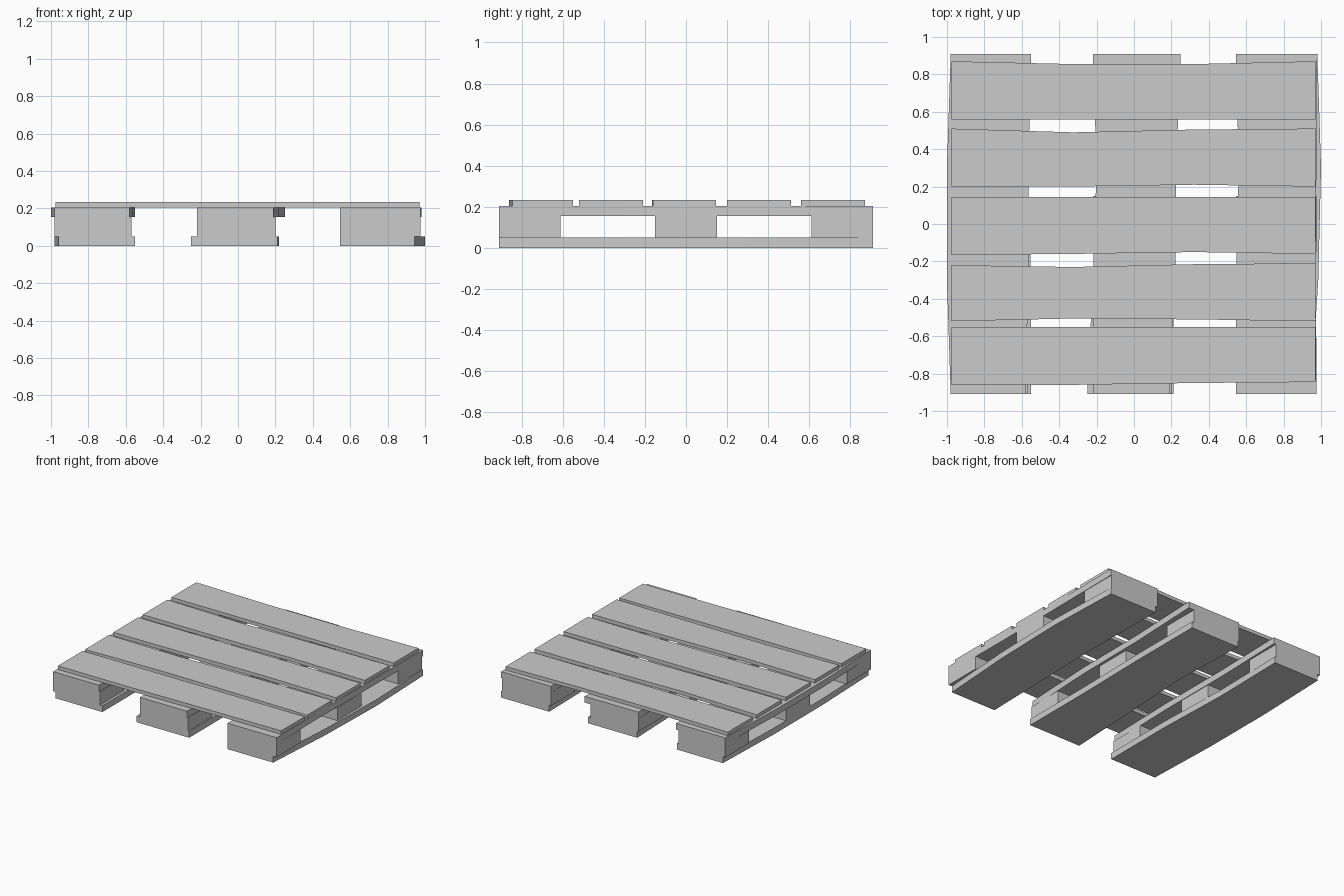
import bpy
import bmesh

if "Cube" in bpy.data.objects:
    bpy.data.objects.remove(bpy.data.objects["Cube"])

grey = bpy.data.materials.new("plain_grey")
grey.use_nodes = True
grey.diffuse_color = (0.6, 0.6, 0.6, 1)
grey.node_tree.nodes["Principled BSDF"].inputs["Base Color"].default_value = (0.6, 0.6, 0.6, 1)


def board(name, axis, start, end, low, high, z0, z1):
    """Board along an axis, its two long edges bent through evenly spaced stations."""
    bm = bmesh.new()
    rings = []
    count = len(low)
    for i in range(count):
        along = start + (end - start) * i / (count - 1)
        ring = []
        for side, z in ((low[i], z0), (high[i], z0), (high[i], z1), (low[i], z1)):
            ring.append(bm.verts.new((along, side, z) if axis == "x" else (side, along, z)))
        rings.append(ring)
    for a, b in zip(rings, rings[1:]):
        for k in range(4):
            n = (k + 1) % 4
            bm.faces.new((a[k], a[n], b[n], b[k]))
    bm.faces.new(rings[0])
    bm.faces.new(rings[-1])
    bmesh.ops.recalc_face_normals(bm, faces=bm.faces)
    mesh = bpy.data.meshes.new(name)
    bm.to_mesh(mesh)
    bm.free()
    mesh.materials.append(grey)
    obj = bpy.data.objects.new(name, mesh)
    bpy.context.collection.objects.link(obj)


HALF = 0.91            # half length of the runners
LOW, MID, UP, TOP = 0.05, 0.155, 0.205, 0.233

# Bottom runners, slightly warped
bottoms = {
    "right": ((-.96, -.98, -.98, -.96), (-.55, -.55, -.57, -.56)),
    "middle": ((-.25, -.22, -.19, -.21), (.21, .21, .22, .22)),
    "left": ((.545, .56, .57, .56), (.945, .985, 1, .98)),
}
for side, (lo, hi) in bottoms.items():
    board("bottom_runner_" + side, "y", -HALF, HALF, lo, hi, 0, LOW)

# Upper runners
uppers = {
    "right": ((-.98, -1, -1, -.98), (-.58, -.565, -.565, -.55)),
    "middle": ((-.22, -.22, -.2, -.22), (.19, .22, .225, .25)),
    "left": ((.545, .545, .56, .545), (.975, .97, .975, .98)),
}
for side, (lo, hi) in uppers.items():
    board("upper_runner_" + side, "y", -HALF, HALF, lo, hi, MID, UP)

# Spacer blocks between the runners
for side, (x0, x1) in {"right": (-.98, -.57), "middle": (-.22, .2), "left": (.545, .975)}.items():
    for place, y in (("front", -.76), ("centre", 0), ("back", .76)):
        board(f"block_{side}_{place}", "y", y - .15, y + .15, (x0, x0), (x1, x1), LOW, MID)

# Deck planks
planks = (
    ((-.86, -.86, -.85, -.845), (-.55, -.55, -.55, -.55)),
    ((-.52, -.505, -.51, -.52), (-.22, -.23, -.215, -.21)),
    ((-.165, -.16, -.15, -.16), (.145, .145, .145, .145)),
    ((.2, .2, .21, .2), (.51, .49, .505, .51)),
    ((.56, .56, .56, .56), (.87, .855, .855, .87)),
)
for i, (lo, hi) in enumerate(planks):
    board(f"deck_plank_{i + 1}", "x", -.975, .97, lo, hi, UP, TOP)
